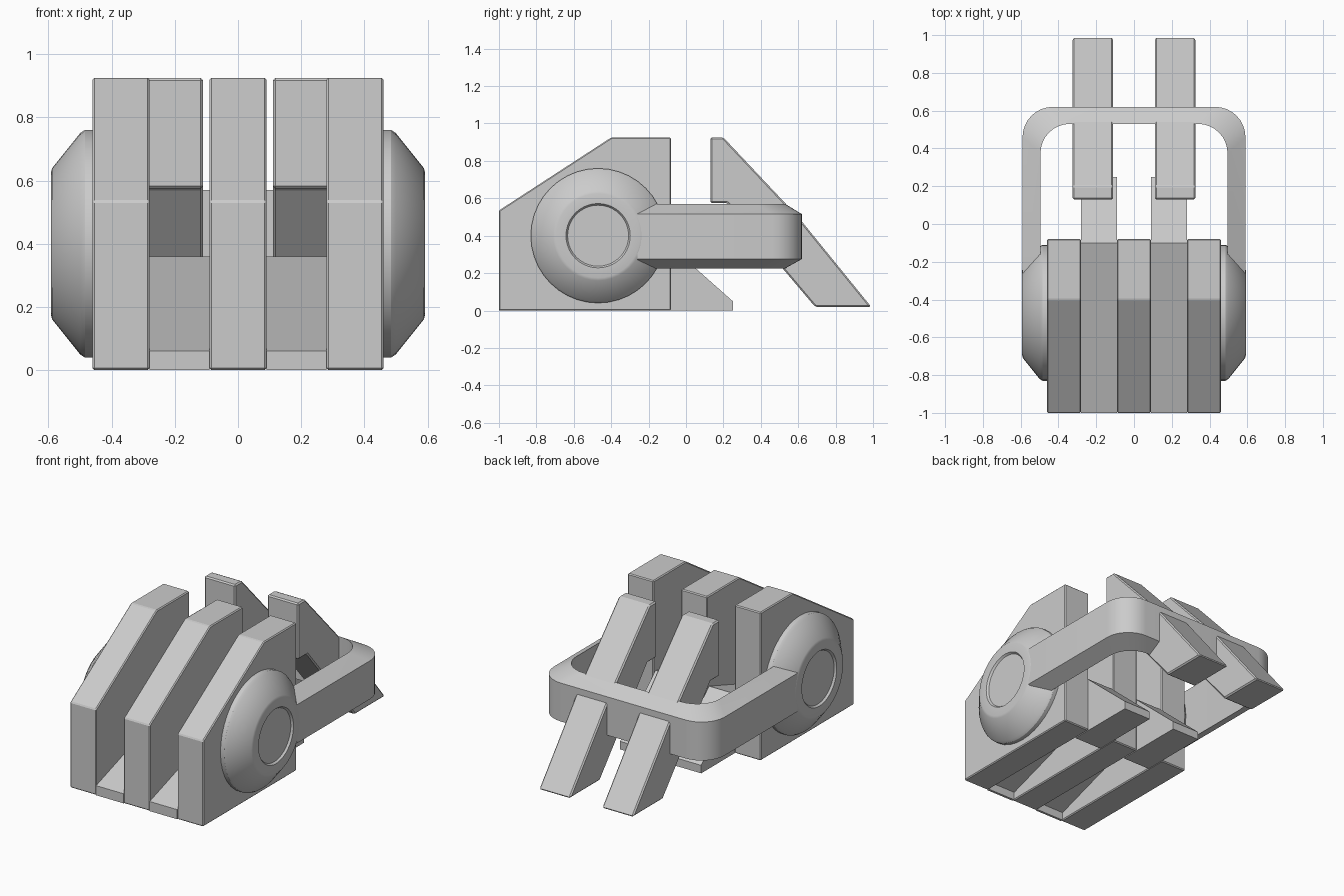
import bpy, bmesh
from math import pi, cos, sin

if "Cube" in bpy.data.objects:
    bpy.data.objects.remove(bpy.data.objects["Cube"])


def finish(bm, name, bevel=0, smooth=False):
    bmesh.ops.recalc_face_normals(bm, faces=bm.faces)
    me = bpy.data.meshes.new(name)
    bm.to_mesh(me)
    bm.free()
    ob = bpy.data.objects.new(name, me)
    bpy.context.collection.objects.link(ob)
    if bevel:
        m = ob.modifiers.new("bevel", 'BEVEL')
        m.width = bevel
        m.segments = 1
        m.limit_method = 'ANGLE'
    if smooth:
        bpy.ops.object.select_all(action='DESELECT')
        ob.select_set(True)
        bpy.context.view_layer.objects.active = ob
        bpy.ops.object.shade_smooth_by_angle(angle=0.45)
    return ob


def plate(name, profile, x0, x1, bevel=0):
    """Extrude a (y, z) profile from x0 to x1."""
    bm = bmesh.new()
    a = [bm.verts.new((x0, y, z)) for y, z in profile]
    b = [bm.verts.new((x1, y, z)) for y, z in profile]
    n = len(a)
    bm.faces.new(a)
    bm.faces.new(b[::-1])
    for i in range(n):
        j = (i + 1) % n
        bm.faces.new((a[i], b[i], b[j], a[j]))
    return finish(bm, name, bevel)


def hub(name, side, rings, cy=-0.47, cz=0.4, n=40):
    """Disc lathed about the x axis from (x, radius) rings."""
    bm = bmesh.new()
    loops = [[bm.verts.new((side * x, cy + r * cos(2 * pi * i / n), cz + r * sin(2 * pi * i / n)))
              for i in range(n)] for x, r in rings]
    for a, b in zip(loops, loops[1:]):
        for i in range(n):
            j = (i + 1) % n
            bm.faces.new((a[i], a[j], b[j], b[i]))
    bm.faces.new(loops[0])
    bm.faces.new(loops[-1])
    return finish(bm, name, smooth=True)


# Three body fins
fin = [(-1, 0), (-0.08, 0), (-0.08, 0.925), (-0.4, 0.925), (-1, 0.535)]
for name, x0, x1 in (("left_fin", -0.46, -0.28), ("middle_fin", -0.09, 0.09), ("right_fin", 0.28, 0.46)):
    plate(name, fin, x0, x1, 0.006)

# Sloped slot floors ending in lower teeth, hollow underneath
floor = [(-1, 0), (-1, 0.06), (-0.1, 0.36), (0.25, 0.05), (0.25, 0),
         (-0.2, 0), (-0.2, 0.31), (-0.985, 0.05), (-0.985, 0)]
# Upper jaw teeth
tooth = [(0.13, 0.575), (0.13, 0.925), (0.2, 0.925), (0.6, 0.5), (0.99, 0.02),
         (0.69, 0.02), (0.22, 0.575)]
# Hub rings: rim, cone, flat cap, shallow recess
rings = [(0.45, 0.36), (0.485, 0.36), (0.5, 0.35), (0.588, 0.24), (0.592, 0.225),
         (0.592, 0.172), (0.58, 0.163)]
for side, label in ((-1, "left"), (1, "right")):
    plate(label + "_lower_tooth", floor, side * 0.09, side * 0.28)
    plate(label + "_upper_tooth", tooth, side * 0.11, side * 0.325, 0.008)
    hub(label + "_hub", side, rings)


# U-shaped link: tapered section swept round two rounded corners
def u_path(x, start, cx, cy, r, n=8):
    half = [(x, start)] + [(cx + r * cos(pi / 2 * i / n), cy + r * sin(pi / 2 * i / n))
                           for i in range(n + 1)]
    return half + [(-px, py) for px, py in reversed(half)]


outer = u_path(0.59, -0.26, 0.43, 0.46, 0.16)
inner = u_path(0.495, -0.26, 0.34, 0.375, 0.155)
bm = bmesh.new()
sections = [[bm.verts.new((*o, 0.275)), bm.verts.new((*o, 0.515)),
             bm.verts.new((*i, 0.57)), bm.verts.new((*i, 0.225))]
            for o, i in zip(outer, inner)]
for a, b in zip(sections, sections[1:]):
    for k in range(4):
        m = (k + 1) % 4
        bm.faces.new((a[k], a[m], b[m], b[k]))
bm.faces.new(sections[0])
bm.faces.new(sections[-1])
finish(bm, "link_bar", smooth=True)
